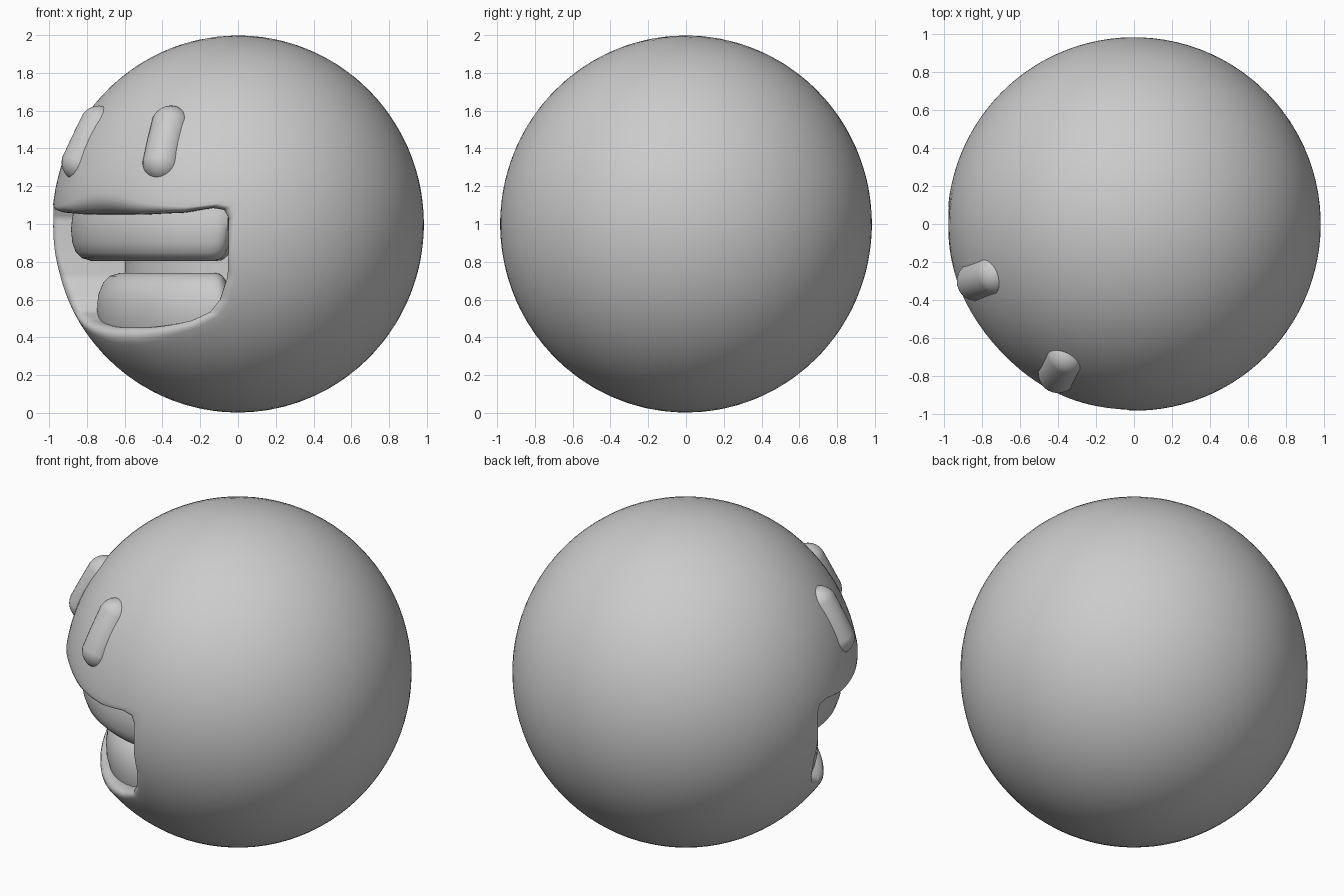
import bpy, bmesh
from math import sin, cos, pi, radians, sqrt
from mathutils import Vector, Matrix

if "Cube" in bpy.data.objects:
    bpy.data.objects.remove(bpy.data.objects["Cube"])

R, RZ, FACE = 0.984, 0.998, 221.5   # ball radius, half height, heading of the face


def finish(name, bm, angle=40):
    bmesh.ops.remove_doubles(bm, verts=bm.verts, dist=0.0004)
    bmesh.ops.recalc_face_normals(bm, faces=bm.faces)
    me = bpy.data.meshes.new(name)
    bm.to_mesh(me)
    bm.free()
    ob = bpy.data.objects.new(name, me)
    bpy.context.collection.objects.link(ob)
    bpy.ops.object.select_all(action='DESELECT')
    ob.select_set(True)
    bpy.context.view_layer.objects.active = ob
    bpy.ops.object.shade_smooth_by_angle(angle=radians(angle))
    return ob


def polar(lon, rad, z):
    a = radians(FACE + lon)
    return Vector((rad * cos(a), rad * sin(a), z))


def loft(bm, rings, caps=False):
    rows = [[bm.verts.new(p) for p in ring] for ring in rings]
    n = len(rows[0])
    for a, b in zip(rows, rows[1:]):
        for i in range(n):
            j = (i + 1) % n
            bm.faces.new((a[i], a[j], b[j], b[i]))
    if caps:
        bm.faces.new(rows[0])
        bm.faces.new(rows[-1])


def unit_dir(lon, z):
    h = (z - 1) / RZ
    return polar(lon, sqrt(1 - h * h), h)


# Mouth outline: longitude from face centre, height
half = [(0, 1.05), (15, 1.05), (30, 1.06), (40, 1.085), (44, 1.075), (45.5, 1.03), (45.5, .86),
        (45, .72), (42, .6), (38, .535), (30, .49), (15, .46), (0, .455)]
loop = half + [(-l, z) for l, z in half[-2:0:-1]]
pts = [unit_dir(*p) for p in loop]
outline = []
for p, q in zip(pts, pts[1:] + pts[:1]):
    n = max(2, round((q - p).length / 0.02))
    outline += [p.lerp(q, k / n).normalized() for k in range(n)]
axis = unit_dir(0, .79)

# Ball with the mouth hollow, lofted in rings around the mouth axis
spokes = []
for o in outline:
    rho = axis.angle(o)
    t = (o - axis * o.dot(axis)).normalized()
    spokes.append((rho, t, .025 + .09 * abs(t.z)))


def on_ball(t, ang):
    p = axis * cos(ang) + t * sin(ang)
    return Vector((p.x * R, p.y * R, 1 + p.z * RZ))


def pull(p, rad):      # move to a given distance from the vertical axis
    s = rad / max(1e-6, p.xy.length)
    return Vector((p.x * s, p.y * s, p.z))


rings = []
for k in range(41):                      # outside
    rings.append([on_ball(t, pi + (rho + b - pi) * k / 40) for rho, t, b in spokes])
for k in range(1, 7):                    # rounded lip
    th = pi / 2 * k / 6
    ring = []
    for rho, t, b in spokes:
        p = on_ball(t, rho + b * (1 - sin(th)))
        ring.append(pull(p, p.xy.length - b * (1 - cos(th))))
    rings.append(ring)
lip = rings[-1]
for k in range(1, 5):                    # inner walls
    rings.append([pull(p, p.xy.length + (.6 - p.xy.length) * k / 4) for p in lip])
for k in range(1, 11):                   # back of mouth
    rings.append([pull(on_ball(t, rho * (1 - k / 10)), .6) for rho, t, b in spokes])
bm = bmesh.new()
loft(bm, rings)
finish("head_ball", bm, 50)


# Teeth: curved bars that thin out at their ends
def arc_bar(name, section, reach, anchor, shrink):
    bm = bmesh.new()
    rings = []
    for k in range(49):
        u = -1 + k / 24
        e = max(0, (abs(u) - .85) / .15)
        s = 1 - shrink * (1 - sqrt(max(0, 1 - e * e)))
        rings.append([polar(u * reach, .6 + (r - .6) * (1 - .3 * (1 - s)), anchor + (z - anchor) * s)
                      for r, z in section])
    loft(bm, rings, True)
    finish(name, bm, 50)


arc_bar("upper_teeth", [(.58, 1.1), (.86, 1.1), (.878, 1.04), (.885, .97), (.878, .9), (.86, .85),
                        (.83, .82), (.78, .805), (.58, .805)], 45, 1.1, .3)
arc_bar("lower_teeth", [(.58, .74), (.63, .74), (.68, .725), (.715, .69), (.74, .63), (.748, .57),
                        (.745, .5), (.73, .44), (.58, .44)], 44, .44, .4)

# Eyes: pills lying along the surface
for name, side in (("left_eye", -1), ("right_eye", 1)):
    bm = bmesh.new()
    bmesh.ops.create_uvsphere(bm, u_segments=32, v_segments=20, radius=.104)
    for v in bm.verts:
        if abs(v.co.z) > 1e-4:
            v.co.z += .11 if v.co.z > 0 else -.11
    out = radians(27)
    m = (Matrix.Rotation(radians(FACE + 21.5 * side), 4, 'Z') @ Matrix.Rotation(-out, 4, 'Y')
         @ Matrix.Translation((.935, 0, 0)))
    bm.transform(Matrix.Translation((0, 0, 1)) @ m)
    finish(name, bm)
